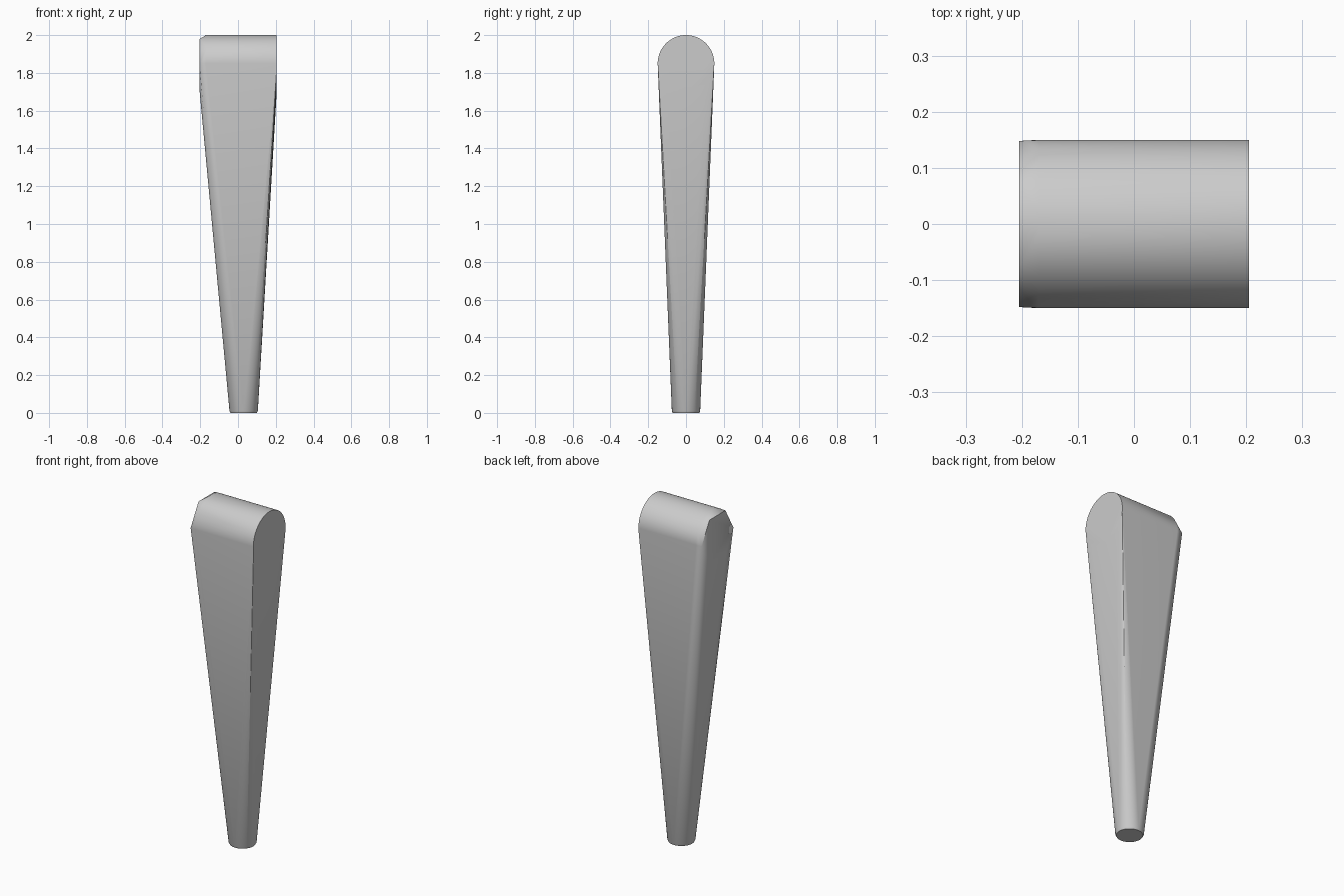
import bpy, bmesh, math
from mathutils import Vector

cube = bpy.data.objects.get("Cube")
if cube:
    bpy.data.objects.remove(cube, do_unlink=True)

grey = bpy.data.materials.new("plain_grey")
grey.use_nodes = True
colour = (0.6, 0.6, 0.6, 1)
grey.diffuse_color = colour
grey.node_tree.nodes["Principled BSDF"].inputs["Base Color"].default_value = colour


def ring(bm, centre, radius, axis, sides):
    """Add a ring of points around the x or z axis."""
    for i in range(sides):
        a = math.tau * i / sides
        u, v = radius * math.cos(a), radius * math.sin(a)
        offset = Vector((0, u, v)) if axis == "x" else Vector((u, v, 0))
        bm.verts.new(Vector(centre) + offset)


bm = bmesh.new()
# Round foot with a slightly eased rim
ring(bm, (0.03, 0, 0), 0.07, "z", 48)
ring(bm, (0.03, 0, 0.01), 0.075, "z", 48)
# Rounded head, lying along x
ring(bm, (-0.17, 0, 1.85), 0.15, "x", 64)
ring(bm, (0.205, 0, 1.85), 0.15, "x", 64)
# Hexagonal end of the head
ring(bm, (-0.205, 0, 1.85), 0.148, "x", 6)

# Stretch one tapered skin over the rings
hull = bmesh.ops.convex_hull(bm, input=bm.verts[:])
loose = [v for v in bm.verts if not v.link_faces]
bmesh.ops.delete(bm, geom=loose, context="VERTS")
bmesh.ops.dissolve_limit(bm, angle_limit=math.radians(0.5),
                         verts=bm.verts[:], edges=bm.edges[:])
bmesh.ops.recalc_face_normals(bm, faces=bm.faces[:])

mesh = bpy.data.meshes.new("tapered_leg")
bm.to_mesh(mesh)
bm.free()
mesh.materials.append(grey)
leg = bpy.data.objects.new("tapered_leg", mesh)
bpy.context.collection.objects.link(leg)
bpy.context.view_layer.objects.active = leg
leg.select_set(True)
bpy.ops.object.shade_smooth_by_angle(angle=math.radians(30))
